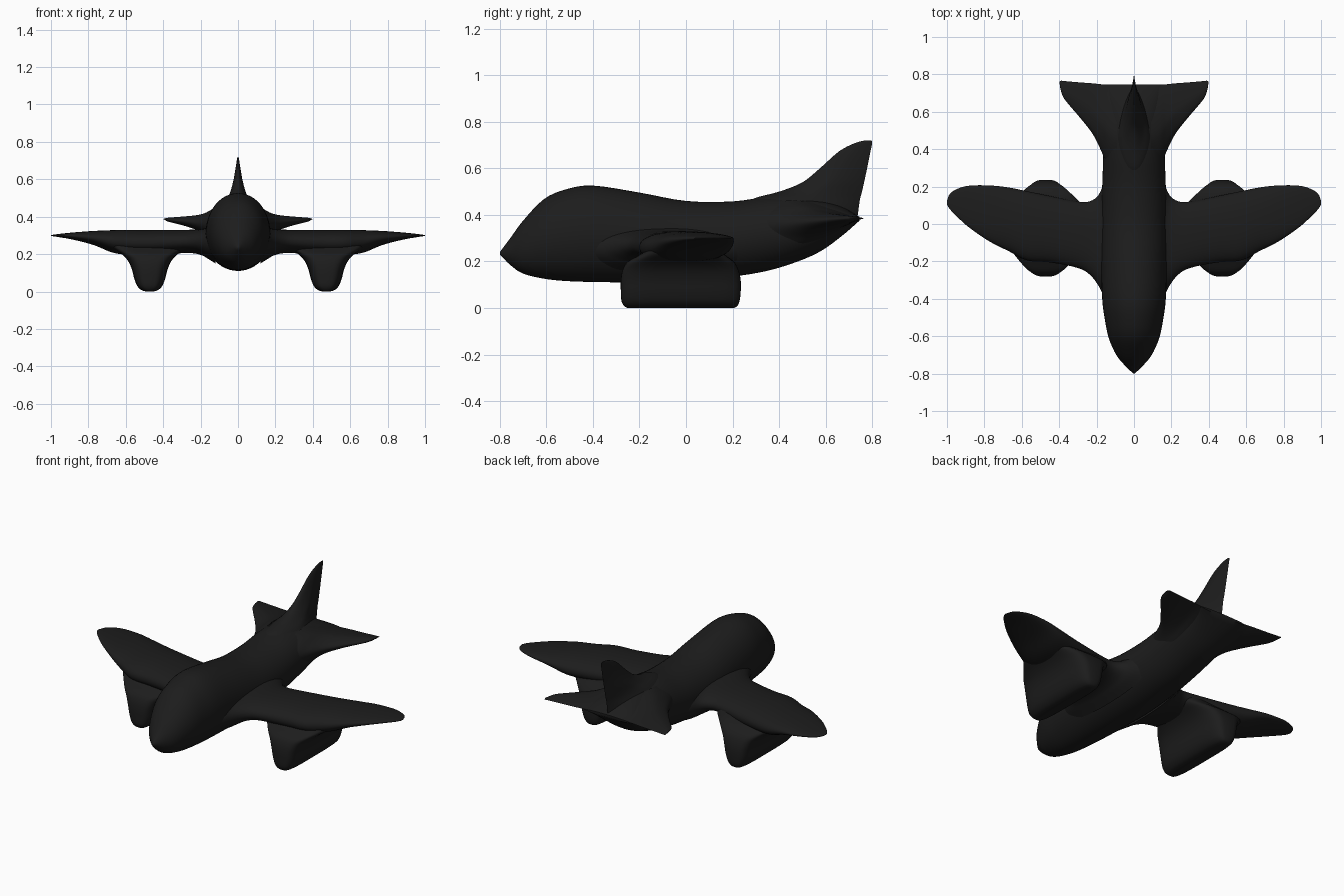
import bpy, bmesh
from math import pi, sin, cos, copysign
from mathutils import Vector

if "Cube" in bpy.data.objects:
    bpy.data.objects.remove(bpy.data.objects["Cube"])

paint = bpy.data.materials.new("dark_paint")
paint.diffuse_color = (0.012, 0.012, 0.012, 1)
paint.use_nodes = True
paint.node_tree.nodes["Principled BSDF"].inputs["Base Color"].default_value = paint.diffuse_color


def smooth_rows(rows, steps):
    """Catmull-Rom interpolation between station rows."""
    pts = [Vector(r) for r in rows]
    pts = [2 * pts[0] - pts[1]] + pts + [2 * pts[-1] - pts[-2]]
    out = []
    for i in range(1, len(pts) - 2):
        p0, p1, p2, p3 = pts[i - 1:i + 3]
        for s in range(steps):
            t = s / steps
            out.append(0.5 * (2 * p1 + (p2 - p0) * t + (2 * p0 - 5 * p1 + 4 * p2 - p3) * t * t
                              + (3 * p1 - p0 - 3 * p2 + p3) * t ** 3))
    return out + [pts[-2]]


def loft(name, rows, order, power=2.0, sharp=False, trail=None, mirror=False, n=48):
    """Rows are (position, a_min, a_max, b_min, b_max); order maps (position, a, b) to xyz."""
    bm = bmesh.new()
    rings = []
    for pos, a0, a1, b0, b1 in smooth_rows(rows, 4):
        ring = []
        for k in range(n):
            ang = 2 * pi * k / n
            c, s = cos(ang), sin(ang)
            u = copysign(abs(c) ** (2 / power), c)
            v = copysign(abs(s) ** (2 / power), s)
            if sharp:                       # teardrop with a sharp trailing edge
                v *= min(1, 1.3 * abs(sin(ang / 2)))
            mid = (b0 + b1) / 2
            if trail is not None:           # bend the section up to the trailing edge
                mid += (trail - mid) * ((u + 1) / 2) ** 2
            p = (pos, (a0 + a1) / 2 + u * (a1 - a0) / 2, mid + v * (b1 - b0) / 2)
            ring.append(bm.verts.new([p[order.index(ax)] for ax in "xyz"]))
        rings.append(ring)
    for r, q in zip(rings, rings[1:]):
        for k in range(n):
            j = (k + 1) % n
            bm.faces.new((r[k], r[j], q[j], q[k]))
    bm.faces.new(rings[0])
    bm.faces.new(rings[-1])
    bmesh.ops.recalc_face_normals(bm, faces=bm.faces)
    mesh = bpy.data.meshes.new(name)
    bm.to_mesh(mesh)
    bm.free()
    ob = bpy.data.objects.new(name, mesh)
    bpy.context.collection.objects.link(ob)
    mesh.materials.append(paint)
    if mirror:
        ob.modifiers.new("mirror", 'MIRROR').use_mirror_merge = False
    bpy.ops.object.select_all(action='DESELECT')
    ob.select_set(True)
    bpy.context.view_layer.objects.active = ob
    bpy.ops.object.shade_smooth_by_angle(angle=0.9)
    return ob


# fuselage: y, half width, bottom, top
body = [(-.8, .004, .23, .24), (-.755, .05, .185, .30), (-.70, .095, .148, .375),
        (-.61, .135, .126, .468), (-.515, .155, .116, .51), (-.4, .17, .112, .526),
        (-.2, .175, .11, .496), (0, .175, .115, .46), (.2, .17, .135, .458),
        (.35, .165, .16, .478), (.48, .165, .20, .48), (.58, .165, .245, .465),
        (.67, .16, .31, .435), (.745, .15, .375, .392)]
loft("fuselage", [(y, -w, w, b, t) for y, w, b, t in body], "yxz")

# wings with flared roots: x, front, back, bottom, top
loft("wings", [(.12, -.46, .30, .15, .37), (.16, -.39, .22, .175, .345), (.19, -.33, .155, .192, .335),
               (.235, -.272, .122, .204, .331), (.3, -.235, .12, .205, .33), (.45, -.205, .15, .195, .33),
               (.57, -.195, .175, .195, .33), (.67, -.145, .195, .208, .328), (.77, -.095, .206, .248, .324),
               (.88, -.02, .205, .277, .316), (.947, .04, .187, .289, .309),
               (.985, .08, .16, .295, .304), (1.0, .105, .125, .298, .301)],
     "xyz", power=2.2, mirror=True)

# tailplane halves
loft("tailplane", [(.09, .25, .742, .23, .46), (.14, .31, .744, .265, .435), (.175, .39, .747, .30, .417),
                   (.22, .48, .752, .325, .406), (.29, .57, .757, .35, .40), (.37, .665, .764, .372, .395),
                   (.39, .71, .766, .382, .391), (.397, .745, .762, .386, .389)],
     "xyz", sharp=True, trail=.385, mirror=True)

# fin: z, front, back, half thickness
fin = [(.38, .25, .735, .14), (.43, .25, .742, .11), (.47, .29, .748, .08), (.50, .40, .756, .056),
       (.54, .50, .765, .04), (.60, .575, .778, .024), (.675, .66, .793, .011),
       (.71, .73, .80, .005), (.72, .77, .797, .002)]
loft("fin", [(z, f, b, -h, h) for z, f, b, h in fin], "zyx", sharp=True)

# engine pods blending up into the wings: z, half width, front, back
pod = [(0, .02, -.25, .205), (.008, .045, -.265, .22), (.03, .067, -.277, .23), (.07, .083, -.28, .235),
       (.12, .096, -.28, .235), (.165, .117, -.272, .225), (.2, .15, -.25, .205), (.235, .2, -.19, .16),
       (.27, .22, -.15, .13)]
loft("engine_pods", [(z, .472 - w, .472 + w, f, b) for z, w, f, b in pod], "zxy",
     power=4, mirror=True)
